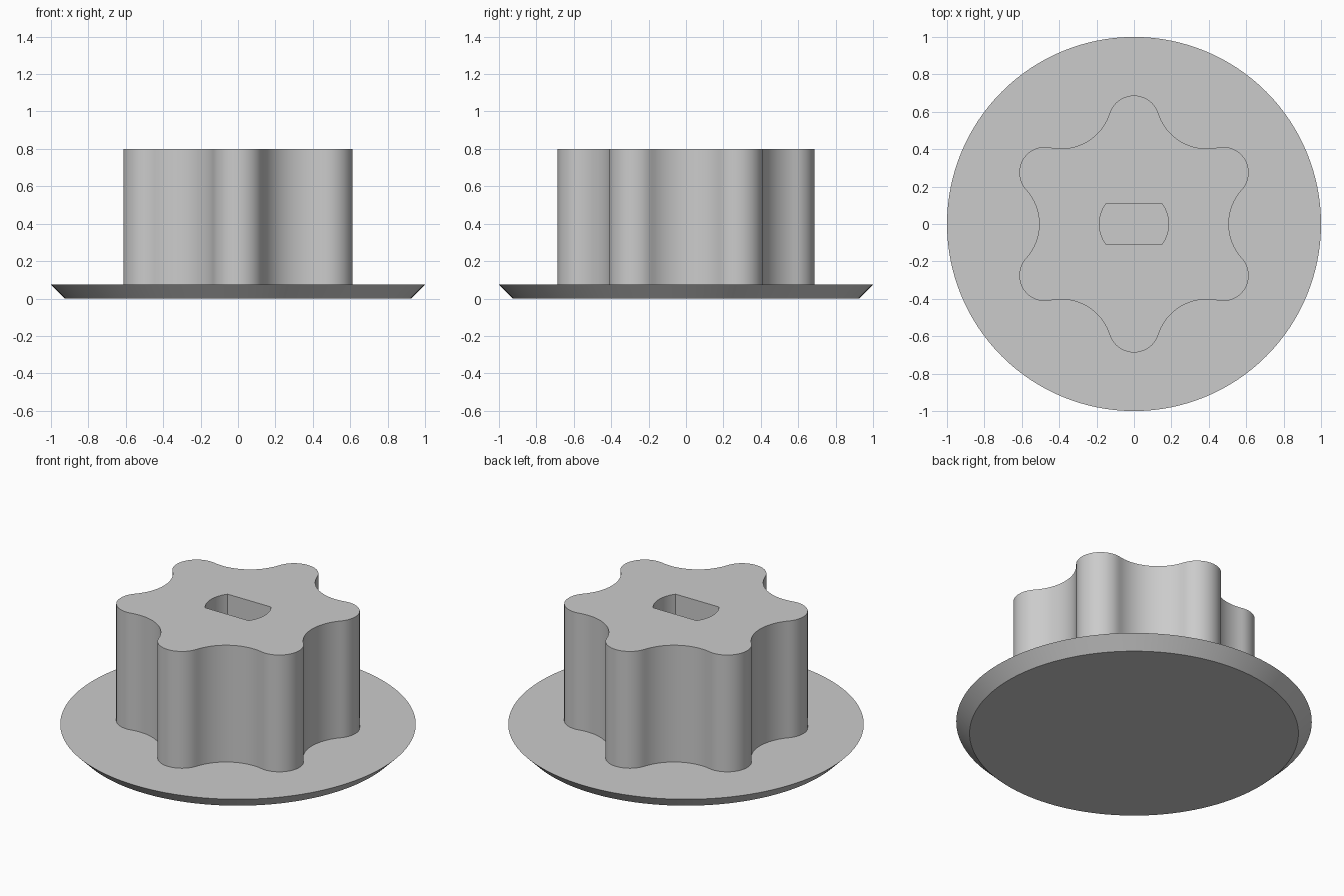
import bpy, bmesh
from math import radians, pi, sin, cos, atan2, sqrt, asin
from mathutils import Vector

cube = bpy.data.objects.get("Cube")
if cube:
    bpy.data.objects.remove(cube, do_unlink=True)

grey = bpy.data.materials.new("plain_grey")
GREY = (0.6, 0.6, 0.6, 1)
grey.diffuse_color = GREY
grey.use_nodes = True
grey.node_tree.nodes["Principled BSDF"].inputs["Base Color"].default_value = GREY

FLANGE_TOP, KNOB_TOP, HOLE_FLOOR = 0.075, 0.8, 0.2


def arc(centre, radius, start, end, steps):
    """Points along an arc, leaving out the last one."""
    return [centre + radius * Vector((cos(a), sin(a)))
            for a in (start + (end - start) * i / steps for i in range(steps))]


def polar(radius, angle):
    return Vector((radius * cos(angle), radius * sin(angle)))


def ring(bm, points, z):
    return [bm.verts.new((p.x, p.y, z)) for p in points]


def bridge(bm, low, high):
    """Wall between two rings of equal length."""
    n = len(low)
    for i in range(n):
        j = (i + 1) % n
        bm.faces.new((low[i], low[j], high[j], high[i]))


def finish(bm, name):
    bmesh.ops.recalc_face_normals(bm, faces=bm.faces)
    mesh = bpy.data.meshes.new(name)
    bm.to_mesh(mesh)
    bm.free()
    mesh.materials.append(grey)
    obj = bpy.data.objects.new(name, mesh)
    bpy.context.collection.objects.link(obj)
    bpy.ops.object.select_all(action='DESELECT')
    obj.select_set(True)
    bpy.context.view_layer.objects.active = obj
    bpy.ops.object.shade_smooth_by_angle(angle=radians(30))
    return obj


# Flange: a disc whose rim tapers inward underneath
bm = bmesh.new()
bmesh.ops.create_cone(bm, cap_ends=True, segments=128, radius1=0.925,
                      radius2=1.0, depth=FLANGE_TOP)
bmesh.ops.translate(bm, verts=bm.verts, vec=(0, 0, FLANGE_TOP / 2))
finish(bm, "flange")

# Grip outline: six round lobes joined by tangent hollows
lobe_dist, lobe_r = 0.55, 0.137
hollow_r = 0.272
hollow_dist = 0.507 + hollow_r
outline = []
for k in range(6):
    mid = radians(30 + 60 * k)
    lobe = polar(lobe_dist, mid)
    hollow = polar(hollow_dist, mid + pi / 6)
    gap = hollow - lobe
    sweep = (atan2(gap.y, gap.x) - mid) % (2 * pi)
    outline += arc(lobe, lobe_r, mid - sweep, mid + sweep, 20)
    half = sweep - pi / 6
    facing = mid + pi / 6 + pi
    outline += arc(hollow, hollow_r, facing + half, facing - half, 20)

# Shaft hole outline: a circle with two flats
hole_r, hole_half = 0.185, 0.11
a = asin(hole_half / hole_r)
hole = []
for turn in (0, pi):
    hole += arc(Vector((0, 0)), hole_r, turn - a, turn + a, 16)
    hole.append(polar(hole_r, turn + a))

# Grip: outer wall, blind shaft hole and the top face between them
bm = bmesh.new()
outer_low = ring(bm, outline, FLANGE_TOP)
outer_top = ring(bm, outline, KNOB_TOP)
bridge(bm, outer_low, outer_top)
hole_low = ring(bm, hole, HOLE_FLOOR)
hole_top = ring(bm, hole, KNOB_TOP)
bridge(bm, hole_top, hole_low)
bm.faces.new(hole_low)
rim = [e for e in bm.edges if all(v.co.z > KNOB_TOP - 0.001 for v in e.verts)]
bmesh.ops.triangle_fill(bm, use_beauty=True, edges=rim, normal=(0, 0, 1))
finish(bm, "grip")
